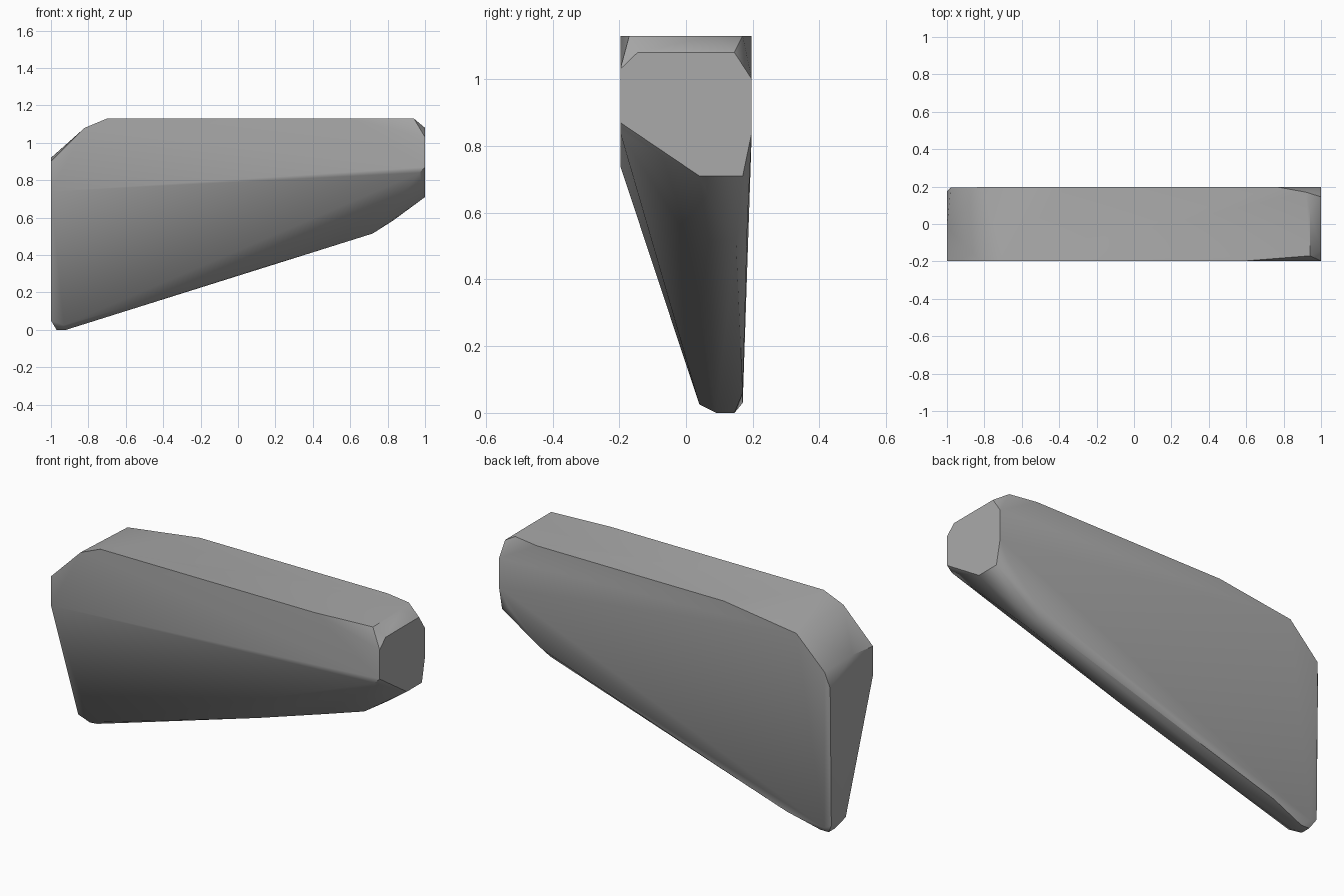
import bpy
import bmesh
import math

if "Cube" in bpy.data.objects:
    bpy.data.objects.remove(bpy.data.objects["Cube"], do_unlink=True)

# Single stone colour
stone = bpy.data.materials.new("stone grey")
stone.use_nodes = True
grey = (0.4, 0.4, 0.4, 1)
stone.diffuse_color = grey
stone.node_tree.nodes["Principled BSDF"].inputs["Base Color"].default_value = grey

# Corners grouped by the side of the slab they belong to
flat_top = [(x, y, 1.13) for x, y in
            [(-.7, -.197), (.6, -.197), (.94, -.17), (.94, .08), (.92, .17), (.77, .197), (-.37, .197)]]
right_end = [(1, y, z) for y, z in
             [(-.197, 1.03), (-.145, 1.08), (.145, 1.08), (.197, 1.0),
              (.197, .84), (.17, .71), (.04, .71), (-.197, .87)]]
left_end = [(-1, y, z) for y, z in
            [(-.197, .9), (-.197, .74), (.04, .05), (.165, .05), (.175, .81), (-.02, .92)]]
front = [(-.82, -.197, 1.08), (.97, -.197, .84)]
back = [(-.98, .194, .9), (-.81, .197, 1.07), (.945, .192, .74), (.76, .184, .57), (-.73, .17, .06)]
foot = [(-.97, .09, 0), (-.97, .145, 0), (-.92, .09, 0), (-.92, .145, 0),
        (-.93, .04, .025), (-.96, .17, .03)]
keel = [(.1, .04, .325), (.48, .06, .44), (.48, .14, .44), (.72, .07, .515), (.72, .15, .515), (.83, .1, .585)]

# Faceted rock slab wrapped tightly around the corners
bm = bmesh.new()
for corner in flat_top + right_end + left_end + front + back + foot + keel:
    bm.verts.new(corner)
hull = bmesh.ops.convex_hull(bm, input=bm.verts)
spare = {v for v in hull["geom_interior"] + hull["geom_unused"] if isinstance(v, bmesh.types.BMVert)}
bmesh.ops.delete(bm, geom=list(spare), context='VERTS')
bmesh.ops.dissolve_limit(bm, angle_limit=math.radians(1), verts=bm.verts, edges=bm.edges)
bmesh.ops.recalc_face_normals(bm, faces=bm.faces)
mesh = bpy.data.meshes.new("rock_slab")
bm.to_mesh(mesh)
bm.free()
mesh.materials.append(stone)
rock = bpy.data.objects.new("rock_slab", mesh)
bpy.context.collection.objects.link(rock)

# Soft facets with crisp main edges
bpy.context.view_layer.objects.active = rock
rock.select_set(True)
bpy.ops.object.shade_smooth_by_angle(angle=math.radians(35))
